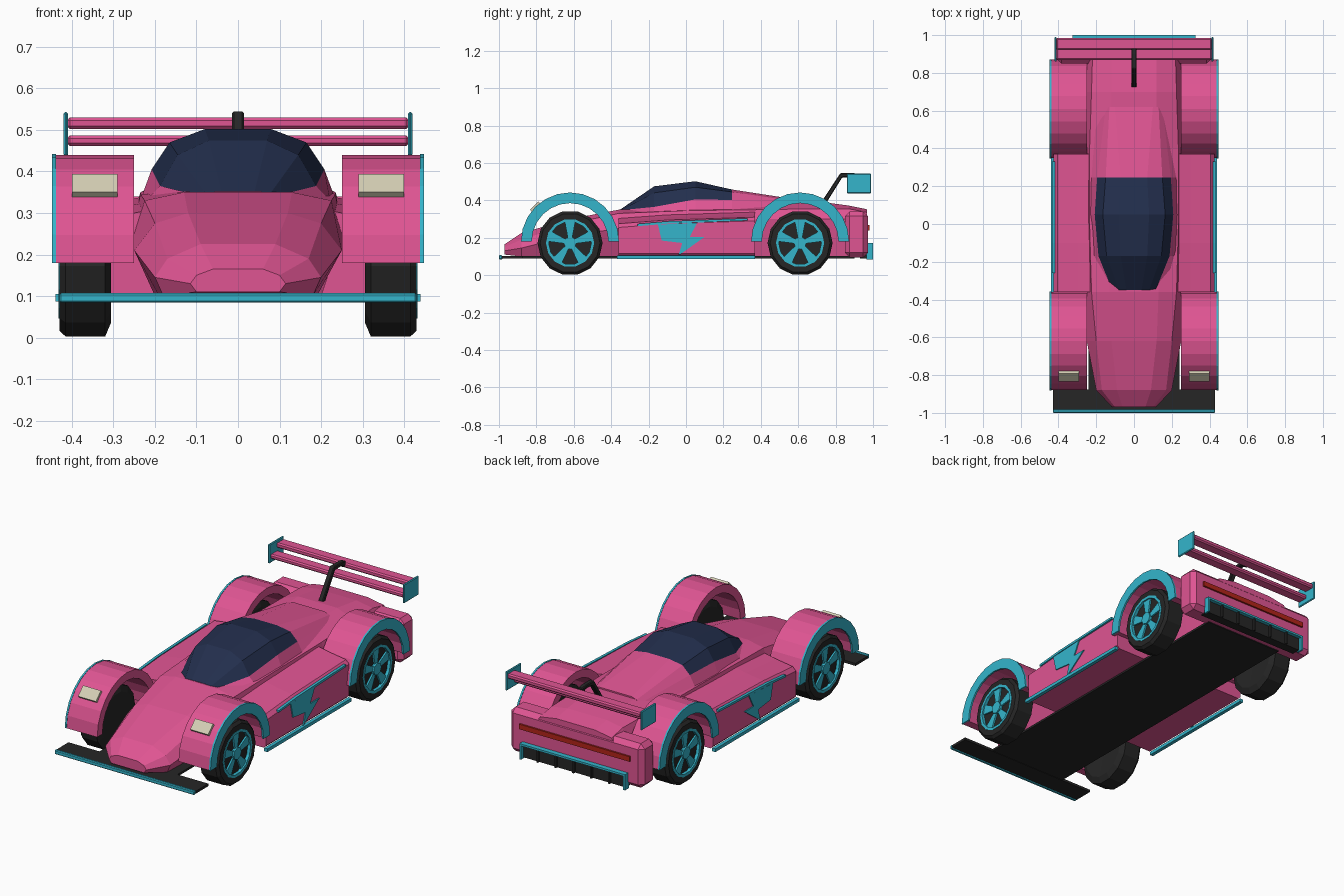
import bpy, bmesh, math
from mathutils import Matrix

if "Cube" in bpy.data.objects:
    bpy.data.objects.remove(bpy.data.objects["Cube"])


def material(name, rgb):
    m = bpy.data.materials.new(name)
    m.diffuse_color = (*rgb, 1)
    m.use_nodes = True
    m.node_tree.nodes["Principled BSDF"].inputs["Base Color"].default_value = m.diffuse_color
    return m


PINK = material("pink paint", (0.74, 0.09, 0.29))
CYAN = material("cyan trim", (0.035, 0.46, 0.60))
BLACK = material("black rubber", (0.019, 0.019, 0.019))
NAVY = material("navy glass", (0.016, 0.027, 0.072))
CREAM = material("cream lamp", (0.66, 0.62, 0.46))
RED = material("red lamp", (0.45, 0.018, 0.010))


def finish(name, bm, mats, mirror=False, bevel=0):
    bmesh.ops.recalc_face_normals(bm, faces=bm.faces)
    me = bpy.data.meshes.new(name)
    bm.to_mesh(me)
    bm.free()
    for m in mats:
        me.materials.append(m)
    ob = bpy.data.objects.new(name, me)
    bpy.context.collection.objects.link(ob)
    if bevel:
        b = ob.modifiers.new("bevel", 'BEVEL')
        b.width, b.segments = bevel, 1
    if mirror:
        ob.modifiers.new("mirror", 'MIRROR')
    return ob


def box(name, x, y, z, mat, mirror=False, bevel=0):
    """Box given by its (min, max) along each axis."""
    bm = bmesh.new()
    bmesh.ops.create_cube(bm, size=1)
    for v in bm.verts:
        v.co = [r[0] if c < 0 else r[1] for c, r in zip(v.co, (x, y, z))]
    return finish(name, bm, [mat], mirror, bevel)


def prism(name, yz, x0, x1, mat, mirror=False, bevel=0):
    """Side outline in (y, z) extruded along x."""
    bm = bmesh.new()
    rings = [[bm.verts.new((x, y, z)) for y, z in yz] for x in (x0, x1)]
    n = len(yz)
    for i in range(n):
        j = (i + 1) % n
        bm.faces.new((rings[0][i], rings[0][j], rings[1][j], rings[1][i]))
    for r in rings:
        bm.faces.new(r)
    return finish(name, bm, [mat], mirror, bevel)


def loft(name, sections, mats, rule=lambda s, i: 0, symmetric=True, mirror=False):
    """Skin cross-sections (y, [(x, z), ...]); rule picks the material."""
    bm = bmesh.new()
    rings = []
    for y, pts in sections:
        ring = pts + [(-x, z) for x, z in reversed(pts)] if symmetric else pts
        rings.append([bm.verts.new((x, y, z)) for x, z in ring])
    n = len(rings[0])
    for s in range(len(rings) - 1):
        for i in range(n):
            j = (i + 1) % n
            f = bm.faces.new((rings[s][i], rings[s][j], rings[s + 1][j], rings[s + 1][i]))
            f.material_index = rule(s, i)
    bm.faces.new(rings[0])
    bm.faces.new(rings[-1])
    return finish(name, bm, mats, mirror)


def polar(cy, cz, r, a):
    return cy + r * math.cos(a), cz + r * math.sin(a)


# Central body from nose to tail
loft("main_body", [
    (-0.97, [(0.10, 0.11), (0.115, 0.13), (0.10, 0.15), (0.06, 0.165)]),
    (-0.88, [(0.18, 0.10), (0.20, 0.145), (0.17, 0.19), (0.09, 0.225)]),
    (-0.62, [(0.19, 0.10), (0.25, 0.21), (0.20, 0.275), (0.12, 0.30)]),
    (-0.36, [(0.20, 0.10), (0.25, 0.25), (0.225, 0.33), (0.13, 0.35)]),
    (0.0, [(0.20, 0.10), (0.25, 0.28), (0.235, 0.345), (0.13, 0.36)]),
    (0.40, [(0.21, 0.10), (0.25, 0.30), (0.235, 0.35), (0.12, 0.385)]),
    (0.70, [(0.22, 0.10), (0.25, 0.30), (0.225, 0.355), (0.12, 0.395)]),
    (0.87, [(0.22, 0.10), (0.25, 0.30), (0.22, 0.355), (0.12, 0.372)]),
    (0.968, [(0.22, 0.10), (0.25, 0.29), (0.22, 0.335), (0.12, 0.352)]),
], [PINK])

# Cabin hump: glass at the front, engine cover behind
loft("cabin", [
    (-0.35, [(0.20, 0.30), (0.115, 0.347), (0.08, 0.35), (0.04, 0.352)]),
    (-0.17, [(0.222, 0.33), (0.188, 0.365), (0.145, 0.44), (0.07, 0.475)]),
    (0.05, [(0.232, 0.34), (0.208, 0.405), (0.165, 0.47), (0.08, 0.502)]),
    (0.245, [(0.23, 0.34), (0.195, 0.402), (0.15, 0.445), (0.07, 0.458)]),
    (0.62, [(0.21, 0.34), (0.15, 0.375), (0.13, 0.39), (0.10, 0.40)]),
], [PINK, NAVY], lambda s, i: int(s < 3 and 1 <= i <= 5))

# Side pods with trim
loft("side_pod", [
    (y, [(0.18, 0.10), (0.41, 0.10), (0.425, 0.115), (0.425, zo - 0.02),
         (0.405, zo), (0.30, zo + 0.015), (0.20, zo + 0.035)])
    for y, zo in ((-0.36, 0.275), (-0.1, 0.295), (0.37, 0.31))
], [PINK], symmetric=False, mirror=True)
prism("side_bolt", [(-0.15, 0.27), (0.06, 0.28), (0.02, 0.205), (0.10, 0.205), (-0.04, 0.105),
                    (-0.02, 0.172), (-0.13, 0.185)], 0.423, 0.431, CYAN, True)
prism("side_stripe", [(-0.26, 0.262), (-0.1, 0.275), (0.33, 0.292), (0.33, 0.304),
                      (-0.1, 0.288), (-0.26, 0.274)], 0.418, 0.433, CYAN, True)
box("sill_strip", (0.42, 0.44), (-0.37, 0.37), (0.087, 0.105), CYAN, True)

# Wheels and wheel arches
ARCH = [i * math.pi / 12 for i in range(13)]
for label, cy in (("front", -0.62), ("rear", 0.61)):
    def arch(r0, r1):
        return ([polar(cy, 0.18, r1, a) for a in ARCH]
                + [polar(cy, 0.18, r0, a) for a in reversed(ARCH)])
    prism(label + "_fender", arch(0.215, 0.26), 0.25, 0.44, PINK, True)
    prism(label + "_fender_trim", arch(0.205, 0.262), 0.438, 0.448, CYAN, True)

    # Tyre: lathed profile of (x, radius)
    profile = [(0.31, 0.02), (0.306, 0.14), (0.32, 0.174), (0.415, 0.174), (0.43, 0.16),
               (0.43, 0.128), (0.415, 0.122), (0.415, 0.02)]
    N, cz = 14, 0.172
    bm = bmesh.new()
    rings = [[bm.verts.new((x, *polar(cy, cz, r, (k + 0.5) * math.tau / N - math.pi / 2)))
              for k in range(N)] for x, r in profile]
    for a, b in zip(rings, rings[1:]):
        for k in range(N):
            bm.faces.new((a[k], a[k - 1], b[k - 1], b[k]))
    bm.faces.new(rings[0])
    bm.faces.new(rings[-1])
    finish(label + "_tyre", bm, [BLACK], True)

    # Rim ring, five spokes and hub
    bm = bmesh.new()
    rings = [[bm.verts.new((x, *polar(cy, cz, r, (k + 0.5) * math.tau / N - math.pi / 2)))
              for k in range(N)] for x, r in
             ((0.41, 0.129), (0.432, 0.129), (0.432, 0.114), (0.41, 0.114))]
    for a, b in zip(rings, rings[1:] + rings[:1]):
        for k in range(N):
            bm.faces.new((a[k], a[k - 1], b[k - 1], b[k]))
    finish(label + "_rim", bm, [CYAN], True)
    for s in range(5):
        a = math.pi / 2 + s * math.tau / 5
        prism(f"{label}_spoke_{s + 1}",
              [polar(cy, cz, 0.025, a - 0.45), polar(cy, cz, 0.12, a - 0.24),
               polar(cy, cz, 0.12, a + 0.24), polar(cy, cz, 0.025, a + 0.45)],
              0.41, 0.424, CYAN, True)
    prism(label + "_hub", [polar(cy, cz, 0.034, k * math.tau / 8) for k in range(8)],
          0.41, 0.432, CYAN, True)

# Headlights lying on the front arches
bm = bmesh.new()
bmesh.ops.create_cube(bm, size=1, matrix=Matrix.Translation((0.345, -0.806, 0.366))
                      @ Matrix.Rotation(math.radians(45), 4, 'X')
                      @ Matrix.Diagonal((0.11, 0.062, 0.018, 1)))
finish("headlight", bm, [CREAM], True)

# Floor and front splitter
box("floor", (-0.24, 0.24), (-0.95, 0.90), (0.09, 0.102), BLACK)
box("front_splitter", (-0.43, 0.43), (-0.985, -0.875), (0.088, 0.102), BLACK)
box("splitter_edge", (-0.43, 0.43), (-1.0, -0.982), (0.084, 0.107), CYAN, bevel=0.004)

# Tail block, light bar and diffuser
box("tail_block", (-0.41, 0.41), (0.85, 0.972), (0.095, 0.34), PINK, bevel=0.025)
box("tail_light", (-0.34, 0.34), (0.965, 0.982), (0.24, 0.268), RED)
box("diffuser", (-0.315, 0.315), (0.93, 0.98), (0.09, 0.165), BLACK)
for i in range(5):
    x = -0.22 + i * 0.11
    box(f"diffuser_fin_{i + 1}", (x - 0.005, x + 0.005), (0.97, 0.993), (0.09, 0.16), BLACK)
box("diffuser_trim_top", (-0.325, 0.325), (0.965, 1.0), (0.16, 0.171), CYAN)
box("diffuser_trim_side", (0.314, 0.325), (0.965, 1.0), (0.084, 0.165), CYAN, True)

# Rear wing on a single swan-neck strut
box("wing_main_plane", (-0.412, 0.412), (0.868, 0.93), (0.461, 0.487), PINK, bevel=0.007)
box("wing_flap", (-0.412, 0.412), (0.922, 0.985), (0.502, 0.53), PINK, bevel=0.007)
box("wing_end_plate", (0.409, 0.42), (0.86, 0.99), (0.437, 0.543), CYAN, True, 0.004)
prism("wing_strut", [(0.71, 0.37), (0.74, 0.37), (0.835, 0.522), (0.90, 0.525), (0.91, 0.51),
                     (0.93, 0.51), (0.93, 0.54), (0.90, 0.545), (0.825, 0.545)],
      -0.014, 0.014, BLACK, bevel=0.004)
